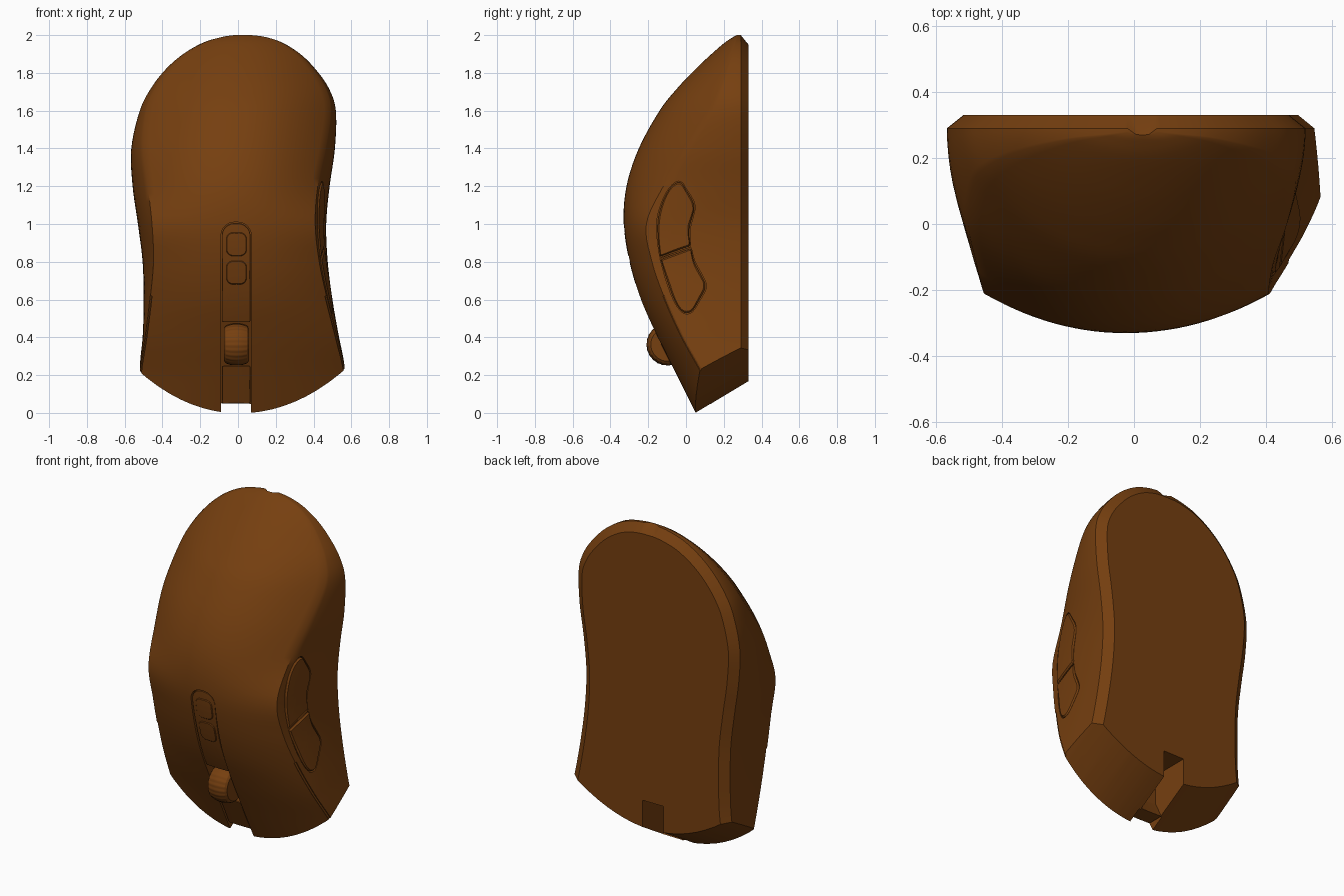
import bpy, bmesh, math
from mathutils import Vector
from mathutils.bvhtree import BVHTree

if "Cube" in bpy.data.objects:
    bpy.data.objects.remove(bpy.data.objects["Cube"])

mat = bpy.data.materials.new("brown_plastic")
mat.diffuse_color = (0.18, 0.05, 0.005, 1)
mat.use_nodes = True
mat.node_tree.nodes["Principled BSDF"].inputs["Base Color"].default_value = mat.diffuse_color


def make(name, bm):
    bmesh.ops.recalc_face_normals(bm, faces=bm.faces)
    me = bpy.data.meshes.new(name)
    bm.to_mesh(me)
    bm.free()
    ob = bpy.data.objects.new(name, me)
    bpy.context.collection.objects.link(ob)
    me.materials.append(mat)
    return ob


def smooth(ob, angle=30):
    bpy.ops.object.select_all(action='DESELECT')
    ob.select_set(True)
    bpy.context.view_layer.objects.active = ob
    bpy.ops.object.shade_smooth_by_angle(angle=math.radians(angle))


def cut(ob, cutter):
    """Boolean difference; keeps the first solver result that is still a whole body."""
    m = ob.modifiers.new("cut", 'BOOLEAN')
    m.operation, m.object = 'DIFFERENCE', cutter
    result = None
    for solver in ('EXACT', 'MANIFOLD', 'FLOAT'):
        m.solver = solver
        bpy.context.view_layer.update()
        me = bpy.data.meshes.new_from_object(ob.evaluated_get(bpy.context.evaluated_depsgraph_get()))
        if len(me.polygons) > 1500 and max(v.co.z for v in me.vertices) > 1.95:
            result = me
            break
    ob.modifiers.clear()
    if result:
        ob.data = result
    bpy.data.objects.remove(cutter)


def bridge(bm, rings):
    n = len(rings[0])
    for a, b in zip(rings, rings[1:]):
        for i in range(n):
            j = (i + 1) % n
            bm.faces.new((a[i], a[j], b[j], b[i]))
    bm.faces.new(rings[0])
    bm.faces.new(rings[-1])


# Body stations: z, left x, right x, shoulder y, ridge y, shoulder inset
ROWS = [
    (-.1, -.53, .58, .24, .10, 0), (0, -.53, .58, .18, .05, 0),
    (.2, -.527, .575, .09, -.05, .005), (.4, -.505, .535, -.02, -.15, .012),
    (.6, -.50, .50, -.11, -.24, .03), (.8, -.505, .475, -.18, -.30, .05),
    (1.0, -.53, .467, -.21, -.33, .065), (1.2, -.558, .485, -.12, -.315, .07),
    (1.4, -.565, .513, 0, -.25, .055), (1.6, -.52, .518, .13, -.14, .03),
    (1.72, -.46, .48, .18, -.045, .02), (1.82, -.382, .41, .215, .05, .015),
    (1.9, -.29, .33, .24, .135, .01), (1.96, -.185, .235, .26, .205, .005),
    (1.99, -.085, .145, .27, .25, .003), (2.0, -.02, .07, .28, .27, .003)]


def station(t):
    last = len(ROWS) - 1
    t = max(0, min(last, t))
    i = min(int(t), last - 1)
    f = t - i
    a, b, c, d = [ROWS[max(0, min(last, k))] for k in range(i - 1, i + 3)]
    return [q + .5 * f * (r - p + f * (2*p - 5*q + 4*r - s + f * (3*(q - r) + s - p)))
            for p, q, r, s in zip(a, b, c, d)]


def section(t):
    z, L, R, ys, yr, d = station(t)
    lo, hi = station(t - .05), station(t + .05)

    def half(x, col, sign):
        tan = Vector((hi[col] - lo[col], hi[0] - lo[0])).normalized() * .05
        pts = [(x + sign * tan.y, .33, z - sign * tan.x)]
        xs, ym = x + sign * d * (1.15 if sign > 0 else .9), (.29 + ys) / 2
        for k in range(8):
            u = k / 8
            pts.append(((1 - u*u) * x + u*u * xs,
                        (1-u)**2 * .29 + 2*u*(1-u) * ym + u*u * ys, z))
        return pts, xs
    left, xl = half(L, 1, 1)
    right, xr = half(R, 2, -1)
    front = [(xl + (xr - xl) * k / 28, yr + (ys - yr) * abs(k / 14 - 1) ** 2.1, z)
             for k in range(29)]
    return left + front + right[::-1]


# Main body loft
bm = bmesh.new()
steps = (len(ROWS) - 1) * 5
bridge(bm, [[bm.verts.new(p) for p in section(k / 5)] for k in range(steps + 1)])
bmesh.ops.recalc_face_normals(bm, faces=bm.faces)
tree = BVHTree.FromBMesh(bm)
bmesh.ops.triangulate(bm, faces=bm.faces)
body = make("mouse_body", bm)


def resample(pts, n):
    pts = [Vector(p) for p in pts]
    pts.append(pts[0])
    cum = [0]
    for a, b in zip(pts, pts[1:]):
        cum.append(cum[-1] + (b - a).length)
    out, i = [], 0
    for k in range(n):
        s = cum[-1] * k / n
        while cum[i + 1] < s:
            i += 1
        out.append(pts[i].lerp(pts[i + 1], (s - cum[i]) / max(cum[i + 1] - cum[i], 1e-9)))
    return out


def rounded(x0, x1, z0, z1, rb, rt):
    pts = []
    for cx, cz, a, r in ((x1 - rt, z1 - rt, 0, rt), (x0 + rt, z1 - rt, 90, rt),
                         (x0 + rb, z0 + rb, 180, rb), (x1 - rb, z0 + rb, 270, rb)):
        for k in range(7):
            g = math.radians(a + 15 * k)
            pts.append((cx + r * math.cos(g), cz + r * math.sin(g)))
    return pts


def chaikin(pts):
    for _ in range(2):
        pts = [Vector(a).lerp(Vector(b), f) for a, b in zip(pts, pts[1:] + pts[:1])
               for f in (.25, .75)]
    return pts


def patch(name, outline, side, lo, hi, bevel=.008, grow=0, n=72):
    """Solid panel that follows the body surface from depth lo to height hi."""
    pts = resample(outline, n)
    mid = sum(pts, Vector((0, 0))) / n
    bm = bmesh.new()

    def ring(scale, inset, h):
        vs = []
        for p in pts:
            d = p - mid
            q = mid + d * scale + d.normalized() * (grow - inset) * scale
            if side:
                hit = tree.ray_cast(Vector((2, q.x, q.y)), Vector((-1, 0, 0)))[0]
                vs.append(bm.verts.new(hit + Vector((h, 0, 0))))
            else:
                hit = tree.ray_cast(Vector((q.x, -2, q.y)), Vector((0, 1, 0)))[0]
                vs.append(bm.verts.new(hit - Vector((0, h, 0))))
        return vs
    scales = (.02, .2, .4, .6, .8, .92)
    rings = [ring(s, 0, -lo) for s in scales] + [ring(1, 0, -lo), ring(1, 0, hi - bevel)]
    rings += [ring(1, bevel, hi)] + [ring(s, bevel, hi) for s in scales[::-1]]
    bridge(bm, rings)
    return make(name, bm)


# Oblique, curved cut across the nose
bm = bmesh.new()
cols = []
for k in range(25):
    x = -.72 + .06 * k
    c = (.74 if x < 0 else .68) * x * x - .003
    cols.append([bm.verts.new(p) for p in ((x, -1, c - .63), (x, 1, c + .57), (x, 1, -2), (x, -1, -2))])
bridge(bm, cols)
cut(body, make("nose_cutter", bm))

# Centre slot, and the cable notch underneath
cut(body, patch("slot_cutter", rounded(-.09, .07, -.06, 1.01, .005, .07), False, .1, .05, n=140))
bm = bmesh.new()
bmesh.ops.create_cube(bm, size=1)
bmesh.ops.scale(bm, vec=(.14, .5, .6), verts=bm.verts)
bmesh.ops.translate(bm, vec=(-.01, .34, .03), verts=bm.verts)
cut(body, make("notch_cutter", bm))

# Seams between the top shell and the sides
for idx in (9, -10):
    bm = bmesh.new()
    rings = []
    for k in range(24):
        p = Vector(section(.8 + 3.3 * k / 23)[idx])
        rings.append([bm.verts.new(p + Vector((.011 * math.cos(a * math.pi / 3),
                                               .011 * math.sin(a * math.pi / 3), 0)))
                      for a in range(6)])
    bridge(bm, rings)
    cut(body, make("seam_cutter", bm))

# Thumb buttons on the right side, outlines in (y, z); doubled points keep corners tight
upper = chaikin([(-.136, .828), (-.136, .828), (-.15, .93), (-.15, 1.03), (-.12, 1.13), (-.08, 1.2),
                 (-.03, 1.23), (0, 1.18), (.05, 1.1), (.03, 1.03), (.013, .97), (.022, .884),
                 (.022, .884), (-.05, .86)])
lower = chaikin([(-.133, .812), (-.133, .812), (-.10, .70), (-.06, .59), (-.02, .53), (.03, .53),
                 (.07, .6), (.11, .67), (.08, .73), (.04, .8), (.026, .87), (.026, .87), (-.05, .844)])
for name, outline in (("thumb_button_upper", upper), ("thumb_button_lower", lower)):
    cut(body, patch("thumb_cutter", outline, True, .025, .04, .001, grow=.006))
    smooth(patch(name, outline, True, .03, .006))
smooth(body, 35)

# Strips inside the centre slot
smooth(patch("strip_upper", rounded(-.086, .066, .48, 1.005, .006, .066), False, .105, -.006, .004, n=110))
smooth(patch("strip_lower", rounded(-.086, .066, .05, .25, .006, .006), False, .11, -.006, .004))

# Two small buttons above the wheel
for name, z in (("top_button_upper", .83), ("top_button_lower", .68)):
    smooth(patch(name, rounded(-.062, .046, z, z + .125, .035, .035), False, .03, -.001, .004))

# Scroll wheel: barrel profile with ribbed tread
bm = bmesh.new()
rings = []
for x, r in ((-.065, .03), (-.065, .088), (-.055, .1), (-.03, .109), (0, .112),
             (.03, .109), (.055, .1), (.065, .088), (.065, .03)):
    ring = []
    for k in range(96):
        q = r - (.002 if r > .09 and k // 2 % 2 else 0)
        a = k * math.pi / 48
        ring.append(bm.verts.new((x - .008, -.098 + q * math.cos(a), .362 + q * math.sin(a))))
    rings.append(ring)
bridge(bm, rings)
smooth(make("scroll_wheel", bm), 25)
